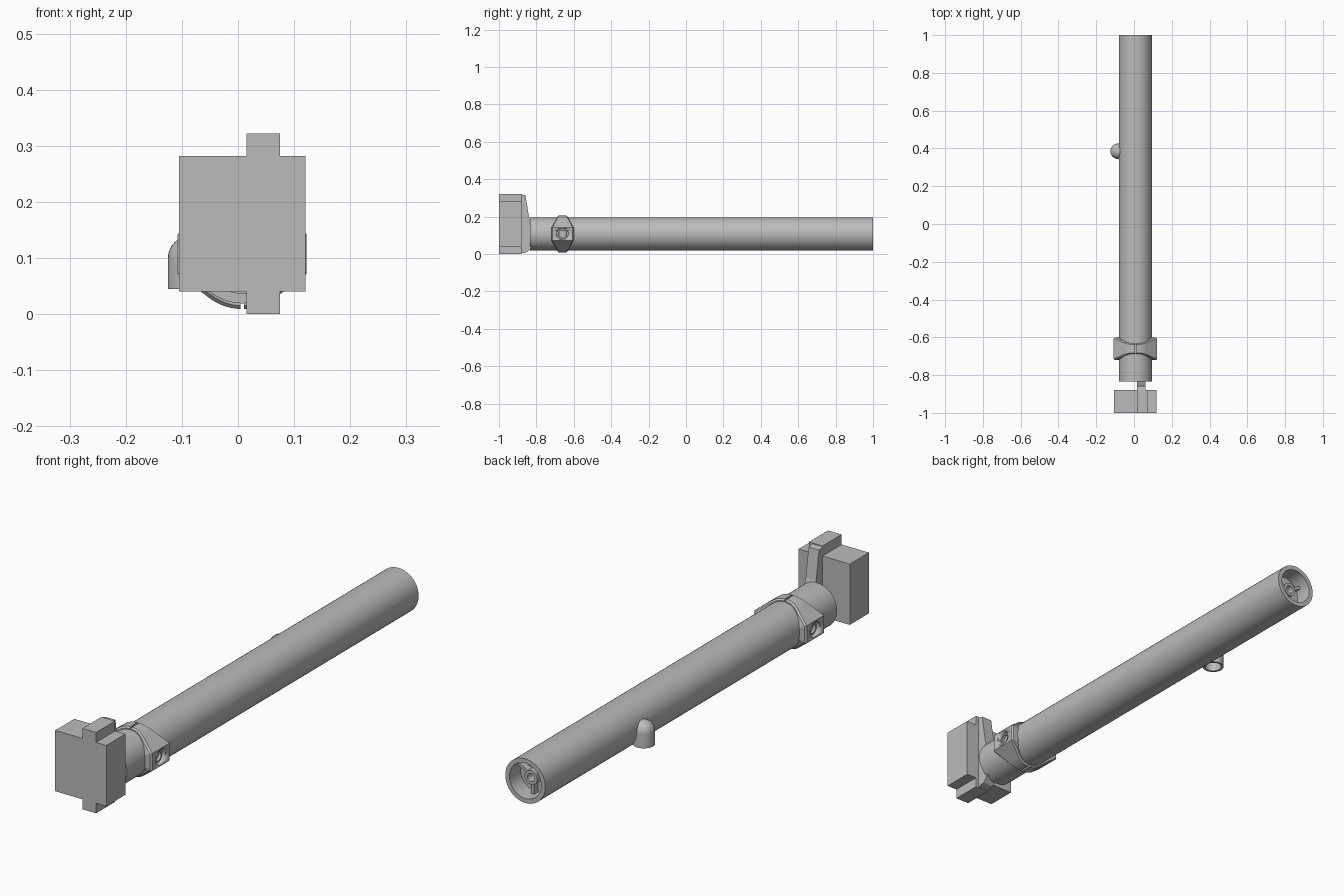
import bpy, bmesh, math
from mathutils import Vector

cube = bpy.data.objects.get("Cube")
if cube:
    bpy.data.objects.remove(cube)

grey = bpy.data.materials.new("plain grey")
grey.use_nodes = True
colour = (0.5, 0.5, 0.5, 1)
grey.diffuse_color = colour
grey.node_tree.nodes["Principled BSDF"].inputs["Base Color"].default_value = colour

CX, CZ = 0.0075, 0.107          # tube axis
RADIUS, BORE = 0.088, 0.07
FRONT, BACK = -0.835, 1.0


def finish(name, bm, smooth=True):
    bmesh.ops.remove_doubles(bm, verts=bm.verts, dist=1e-5)
    bmesh.ops.recalc_face_normals(bm, faces=bm.faces)
    mesh = bpy.data.meshes.new(name)
    bm.to_mesh(mesh)
    bm.free()
    mesh.materials.append(grey)
    obj = bpy.data.objects.new(name, mesh)
    bpy.context.collection.objects.link(obj)
    if smooth:
        bpy.ops.object.select_all(action="DESELECT")
        obj.select_set(True)
        bpy.context.view_layer.objects.active = obj
        bpy.ops.object.shade_smooth_by_angle(angle=math.radians(32))
    return obj


def box(name, x0, x1, y0, y1, z0, z1):
    bm = bmesh.new()
    bmesh.ops.create_cube(bm, size=1)
    for v in bm.verts:
        v.co = Vector(((x0 + x1) / 2 + v.co.x * (x1 - x0),
                       (y0 + y1) / 2 + v.co.y * (y1 - y0),
                       (z0 + z1) / 2 + v.co.z * (z1 - z0)))
    return finish(name, bm, False)


def lathe(name, profile, centre, axis, steps=48):
    """Spin (radius, distance along axis) points round an axis."""
    bm = bmesh.new()
    side = Vector((1, 0, 0)) if abs(axis.x) < 0.5 else Vector((0, 1, 0))
    verts = [bm.verts.new(centre + side * r + axis * d) for r, d in profile]
    edges = [bm.edges.new(pair) for pair in zip(verts, verts[1:])]
    bmesh.ops.spin(bm, geom=verts + edges, cent=centre, axis=axis,
                   angle=math.tau, steps=steps)
    return finish(name, bm)


# Main tube, recessed at both ends
X, Y, Z = Vector((1, 0, 0)), Vector((0, 1, 0)), Vector((0, 0, 1))
axis_point = Vector((CX, 0, CZ))
lathe("main_tube", [(0, FRONT + 0.04), (BORE, FRONT + 0.04), (BORE, FRONT),
                    (RADIUS, FRONT), (RADIUS, BACK), (BORE, BACK),
                    (BORE, BACK - 0.07), (0, BACK - 0.07)], axis_point, Y)

# Hub and three spokes inside the rear opening
hub_y = BACK - 0.07
lathe("rear_hub", [(0.016, hub_y), (0.016, hub_y + 0.035),
                   (0.028, hub_y + 0.035), (0.028, hub_y)], axis_point, Y, 24)
for i in range(3):
    spoke = box(f"rear_spoke_{i + 1}", 0.026, BORE + 0.002, hub_y - 0.005,
                hub_y + 0.025, -0.006, 0.006)
    spoke.location = axis_point
    spoke.rotation_euler.y = math.tau * i / 3 + math.pi / 2


# Split clamp collar: wide flat lobes at the sides, narrow straps above and below
COLLAR_Y, STRAP_R, LOBE_X, LOBE_Z = -0.66, 0.098, 0.115, 0.035
corner = Vector((LOBE_X, LOBE_Z))
tangent = corner.to_2d().angle_signed(Vector((1, 0))) + math.acos(STRAP_R / corner.length)


def collar_outline(a):
    lobe_angle = math.atan2(LOBE_Z, LOBE_X)
    if abs(a) <= lobe_angle:
        return LOBE_X / math.cos(a)
    if abs(a) < tangent:
        return STRAP_R / math.cos(tangent - abs(a))
    return STRAP_R


def collar_half(name, sign):
    bm = bmesh.new()
    rings = []
    flat = math.atan2(LOBE_Z, LOBE_X)
    limit = math.radians(88)
    angles = sorted([limit * i / 20 for i in range(-20, 21)] + [flat, -flat])
    for a in angles:
        r = collar_outline(a)
        t = max(0, min(1, (abs(r * math.sin(a)) - LOBE_Z) / 0.06))
        half = 0.06 - 0.032 * t
        edge = 0.006
        section = [(RADIUS - 0.003, -half), (r - edge, -half), (r, edge - half),
                   (r, half - edge), (r - edge, half), (RADIUS - 0.003, half)]
        rings.append([bm.verts.new((CX + sign * q * math.cos(a), COLLAR_Y + y,
                                    CZ + q * math.sin(a))) for q, y in section])
    n = len(rings[0])
    for ring, following in zip(rings, rings[1:]):
        for i in range(n):
            j = (i + 1) % n
            bm.faces.new((ring[i], ring[j], following[j], following[i]))
    bm.faces.new(rings[0])
    bm.faces.new(rings[-1])
    return finish(name, bm)


for side, sign in (("left", 1), ("right", -1)):
    half = collar_half(side + "_collar_half", sign)
    # Round screw recess in the lobe
    hole_at = Vector((CX + sign * 0.115, COLLAR_Y, CZ))
    cutter = lathe(side + "_screw_cutter", [(0, -0.022), (0.03, -0.022), (0.03, 0.03), (0, 0.03)],
                   hole_at, X * sign, 32)
    cutter.hide_render = True
    cutter.hide_set(True)
    cut = half.modifiers.new("screw_recess", "BOOLEAN")
    cut.operation = "DIFFERENCE"
    cut.solver = "EXACT"
    cut.object = cutter
    # Socket ring in the recess
    lathe(side + "_screw_ring", [(0.018, -0.03), (0.018, -0.012), (0.025, -0.012),
                                 (0.025, -0.03)], hole_at, X * sign, 24)

# Downward spout with a domed top and an open bottom
SPOUT_R, SPOUT_BASE, DOME_Z = 0.041, 0.045, 0.099
dome = [(SPOUT_R * math.cos(a), DOME_Z + SPOUT_R * math.sin(a))
        for a in (math.pi / 2 * i / 8 for i in range(9))]
lathe("side_spout", [(0, 0.09), (0.032, 0.09), (0.032, SPOUT_BASE),
                     (SPOUT_R, SPOUT_BASE)] + dome, Vector((-0.084, 0.385, 0)), Z, 32)

# Front mounting block with a taller centre rib
box("mount_block_right", -0.105, 0.015, -1, -0.88, 0.04, 0.282)
box("mount_block_left", 0.075, 0.12, -1, -0.88, 0.04, 0.282)
box("mount_rib", 0.015, 0.075, -1, -0.88, 0, 0.322)

# Tapered bracket joining the rib to the tube
bm = bmesh.new()
outline = [(-0.885, 0.32), (-0.858, 0.314), (-0.84, 0.2), (-0.83, 0.17),
           (-0.79, 0.16), (-0.79, 0.055), (-0.83, 0.03), (-0.85, 0.01), (-0.885, 0.003)]
face = bm.faces.new([bm.verts.new((0.015, y, z)) for y, z in outline])
extruded = bmesh.ops.extrude_face_region(bm, geom=[face])["geom"]
bmesh.ops.translate(bm, vec=(0.046, 0, 0),
                    verts=[g for g in extruded if isinstance(g, bmesh.types.BMVert)])
finish("mount_bracket", bm, False)
